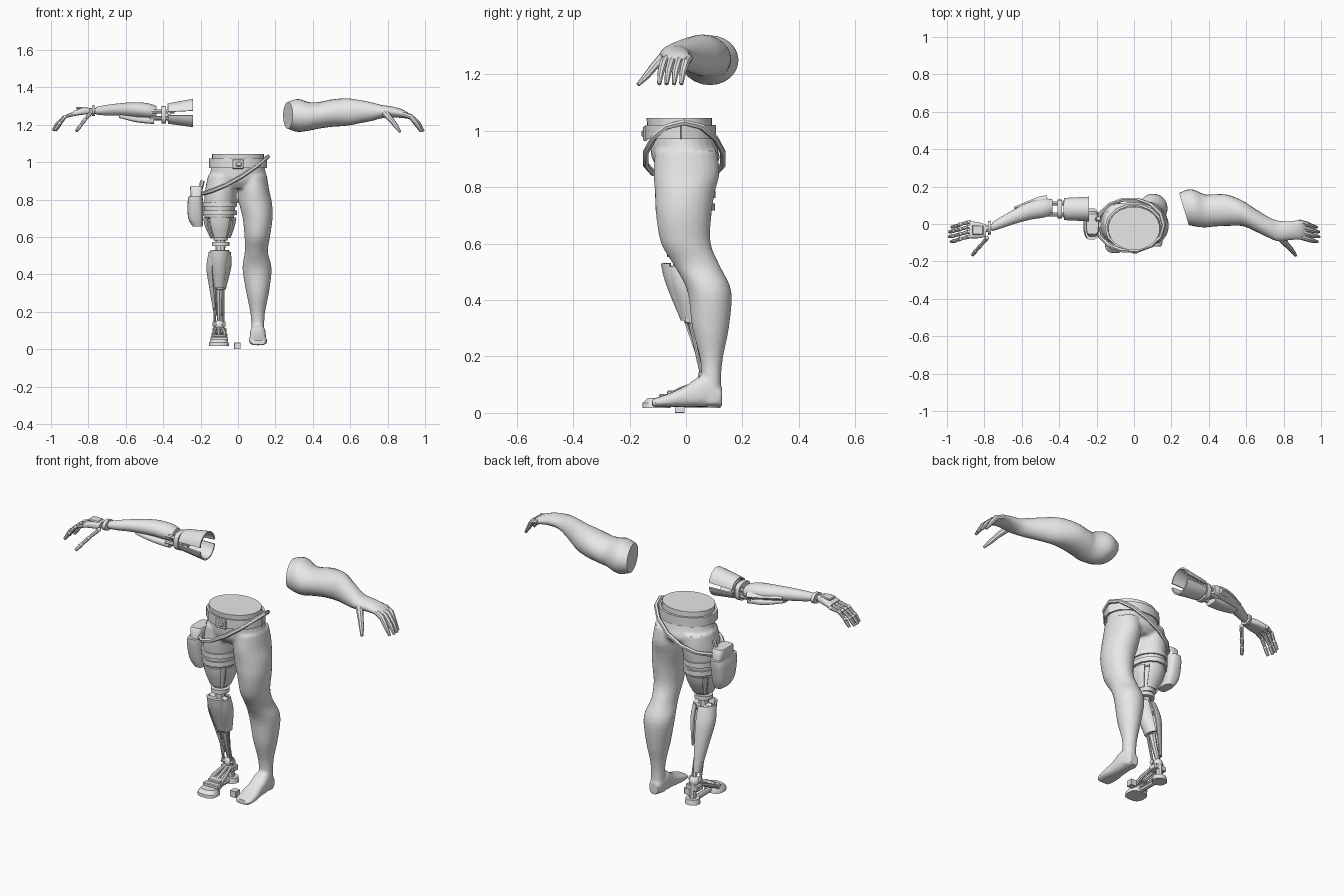
import bpy, bmesh
from math import pi, sin, cos, copysign
from mathutils import Vector

cube = bpy.data.objects.get("Cube")
if cube:
    bpy.data.objects.remove(cube, do_unlink=True)

grey = bpy.data.materials.new("plain grey")
grey.use_nodes = True
grey.diffuse_color = (.8, .8, .8, 1)
grey.node_tree.nodes["Principled BSDF"].inputs["Base Color"].default_value = (.8, .8, .8, 1)
parts = []


def register(name, data):
    ob = bpy.data.objects.new(name, data)
    bpy.context.collection.objects.link(ob)
    data.materials.append(grey)
    parts.append(ob)
    return ob


def finish(name, bm):
    bmesh.ops.recalc_face_normals(bm, faces=bm.faces)
    mesh = bpy.data.meshes.new(name)
    bm.to_mesh(mesh)
    bm.free()
    return register(name, mesh)


def smooth_rings(rings, steps):
    """Catmull-Rom rows between the given cross-sections."""
    rows = [Vector(tuple(r) + (0,) * (6 - len(r))) for r in rings]
    out = []
    for i in range(len(rows) - 1):
        p, q = rows[i], rows[i + 1]
        before, after = rows[max(i - 1, 0)], rows[min(i + 2, len(rows) - 1)]
        for s in range(steps):
            t = s / steps
            out.append(p + (q - before) * t / 2
                       + (before * 2 - p * 5 + q * 4 - after) * t * t / 2
                       + (p * 3 - before - q * 3 + after) * t ** 3 / 2)
    return out + [rows[-1]]


def add_loft(bm, axis, rings, sides=24, steps=4, power=1, arc=None):
    """Skin elliptical rings (position, centre a, centre b, radius a, radius b, tilt)."""
    start, end = arc or (0, 2 * pi)
    count = sides + 1 if arc else sides
    grid = []
    for pos, ca, cb, ra, rb, tilt in smooth_rings(rings, steps):
        row = []
        for i in range(count):
            t = start + (end - start) * i / sides
            a = ra * copysign(abs(cos(t)) ** power, cos(t))
            b = rb * copysign(abs(sin(t)) ** power, sin(t))
            p = pos + tilt * a
            co = {"X": (p, ca + a, cb + b), "Y": (ca + a, p, cb + b), "Z": (ca + a, cb + b, p)}
            row.append(bm.verts.new(co[axis]))
        grid.append(row)
    for low, high in zip(grid, grid[1:]):
        for i in range(sides):
            j = (i + 1) % count
            bm.faces.new((low[i], low[j], high[j], high[i]))
    if not arc:
        bm.faces.new(grid[0])
        bm.faces.new(grid[-1])


def loft(name, axis, rings, **options):
    bm = bmesh.new()
    add_loft(bm, axis, rings, **options)
    return finish(name, bm)


def shell(name, axis, rings, start, end, thickness=.008):
    ob = loft(name, axis, rings, sides=14, arc=(start, end))
    mod = ob.modifiers.new("thickness", "SOLIDIFY")
    mod.thickness = thickness
    mod.offset = 0
    return ob


def band(name, z, cx, cy, rx, ry, height, thickness=.012):
    rings = [(z - height / 2, cx, cy, rx, ry), (z + height / 2, cx, cy, rx, ry)]
    ob = shell(name, "Z", rings, 0, 2 * pi, thickness)
    return ob


def tube(name, points, radii, cyclic=False, smoothness=2):
    curve = bpy.data.curves.new(name, "CURVE")
    curve.dimensions = "3D"
    curve.bevel_depth = 1
    curve.bevel_resolution = smoothness
    curve.use_fill_caps = True
    line = curve.splines.new("POLY")
    line.points.add(len(points) - 1)
    line.use_cyclic_u = cyclic
    for i, (knot, p) in enumerate(zip(line.points, points)):
        knot.co = (*p, 1)
        knot.radius = radii[min(i, len(radii) - 1)]
    return register(name, curve)


def box(name, centre, size, bevel=.004):
    bm = bmesh.new()
    bmesh.ops.create_cube(bm, size=1)
    bmesh.ops.scale(bm, vec=size, verts=bm.verts)
    bmesh.ops.bevel(bm, geom=bm.edges[:], offset=bevel, segments=1, affect="EDGES")
    bmesh.ops.translate(bm, vec=centre, verts=bm.verts)
    return finish(name, bm)


def ball(name, centre, radius):
    bm = bmesh.new()
    bmesh.ops.create_uvsphere(bm, u_segments=12, v_segments=8, radius=radius)
    bmesh.ops.translate(bm, vec=centre, verts=bm.verts)
    return finish(name, bm)


# Hips, natural left leg and right thigh blended into one skin
body = bmesh.new()
add_loft(body, "Z", [(1.02, 0, -.02, .135, .11), (.95, 0, -.01, .147, .117),
                     (.9, 0, 0, .157, .12), (.86, 0, 0, .13, .09)])
add_loft(body, "Z", [(.93, .075, 0, .08, .11), (.85, .084, .002, .083, .117), (.78, .094, -.004, .088, .106),
                     (.7, .105, -.008, .08, .098), (.6, .103, 0, .068, .088), (.52, .098, .04, .062, .081),
                     (.43, .102, .083, .078, .078), (.3, .105, .087, .06, .065), (.2, .105, .09, .04, .042),
                     (.13, .106, .09, .035, .035), (.03, .106, .09, .038, .036)])
add_loft(body, "Z", [(.93, -.08, 0, .08, .11), (.85, -.09, 0, .086, .112),
                     (.76, -.098, -.003, .084, .1), (.7, -.1, -.005, .079, .093)])
add_loft(body, "Y", [(.128, .106, .055, .03, .033), (.06, .106, .076, .042, .055), (0, .106, .059, .043, .038),
                     (-.06, .107, .045, .049, .024), (-.12, .108, .035, .043, .014)], power=.75)
skin = finish("hips_and_natural_leg", body)
remesh = skin.modifiers.new("blend", "REMESH")
remesh.mode = "VOXEL"
remesh.voxel_size = .008
remesh.use_smooth_shade = True
relax = skin.modifiers.new("relax", "SMOOTH")
relax.iterations = 4
loft("waist_top", "Z", [(.97, 0, -.02, .14, .114), (1.045, 0, -.024, .138, .116)], sides=32, steps=1)

# Belts, buckle and sling
band("waist_belt", .995, 0, -.018, .15, .122, .05)
box("buckle", (0, -.144, .99), (.062, .016, .052))
box("buckle_pin", (.004, -.152, .99), (.03, .012, .024))
sling = []
for i in range(14):
    t = 2 * pi * i / 14
    sling.append((-.02 + .18 * cos(t), -.006 + .14 * sin(t), .93 + .1 * cos(t) - .03 * sin(t) ** 2))
tube("sling_belt", sling, [.011], cyclic=True, smoothness=1)
for label, z, r in (("upper", .775, .088), ("lower", .73, .086)):
    band(label + "_thigh_strap", z, -.098, -.003, r, r + .016, .026)

# Holster on the right hip
loft("holster", "Z", [(.655, -.215, 0, .026, .045), (.7, -.226, 0, .04, .062),
                      (.78, -.228, 0, .042, .08), (.82, -.226, 0, .036, .084)], power=.6)
loft("holster_flap", "Z", [(.81, -.222, 0, .03, .07), (.865, -.222, 0, .034, .06), (.872, -.222, 0, .028, .05)],
     power=.5, steps=2)
tube("holster_strap", [(-.19, .03, .9), (-.205, .02, .84)], [.012], smoothness=1)

# Mechanical thigh socket and knee
loft("socket_core", "Z", [(.715, -.098, -.005, .07, .08), (.58, -.093, -.015, .036, .04)], steps=1)
socket = [(.705, -.098, -.005, .084, .092), (.66, -.097, -.008, .076, .08), (.595, -.094, -.015, .05, .052)]
for i in range(4):
    shell("socket_plate", "Z", socket, pi * i / 2 + .14 - pi / 4, pi * i / 2 - .14 + pi / 4)
loft("knee_disc", "Z", [(.552, -.093, -.02, .047, .047), (.574, -.093, -.02, .047, .047)], steps=1)
tube("knee_post", [(-.093, -.018, .6), (-.095, -.02, .5)], [.026])
tube("knee_axle", [(-.145, -.02, .5), (-.045, -.02, .5)], [.027])

# Mechanical shin: front guard, side shells and struts
calf = [(.52, -.1, -.025, .052, .05), (.44, -.104, -.002, .061, .052),
        (.34, -.106, .025, .046, .04), (.18, -.106, .062, .018, .018)]
shell("outer_calf_shell", "Z", calf, pi * .45, pi * 1.32)
shell("inner_calf_shell", "Z", [(.52, -.094, -.025, .052, .05), (.44, -.098, -.002, .058, .05),
                                (.32, -.1, .03, .03, .04)], -pi * .3, pi * .4)
shell("shin_guard", "Z", [(.53, -.098, -.045, .046, .038), (.46, -.1, -.03, .042, .036),
                          (.33, -.1, .012, .024, .025)], pi * 1.1, pi * 1.9, .012)
tube("shin_core", [(-.097, -.02, .5), (-.1, .02, .34), (-.1, .07, .15)], [.026, .02, .012])
box("shin_collar", (-.092, .02, .335), (.05, .05, .035))
for x in (-.125, -.078):
    tube("shin_strut", [(x, .01, .34), (x, .06, .12)], [.007])
    tube("strut_bolt", [(x - .012, .06, .135), (x + .012, .06, .135)], [.014])

# Mechanical foot
ball("ankle_ball", (-.1, .07, .13), .028)
box("ankle_block", (-.1, .07, .1), (.075, .05, .03))
tube("heel_post", [(-.1, .08, .12), (-.1, .085, .04)], [.018])
loft("heel_pad", "Z", [(.018, -.1, .085, .04, .038), (.045, -.1, .085, .035, .034)], steps=1)
loft("toe_pad", "Z", [(.018, -.102, -.105, .053, .05), (.035, -.102, -.105, .052, .049),
                      (.052, -.102, -.1, .04, .036)], power=.75, steps=1)
tube("sole_beam", [(-.1, .08, .032), (-.1, -.09, .035)], [.014])
for x in (-.132, -.1, -.068):
    tube("instep_rod", [(-.1 + (x + .1) * .6, .055, .11), (x, -.02, .08), (x, -.09, .045)], [.009, .011, .009])
box("instep_plate", (-.1, -.045, .07), (.075, .045, .018))
box("toe_joint", (-.1, -.08, .055), (.095, .03, .025))

# Natural left arm and palm
loft("natural_arm", "X", [(.267, .08, 1.25, .086, .072, -.3), (.32, .086, 1.25, .1, .088, -.15),
                          (.38, .07, 1.245, .088, .076), (.43, .073, 1.25, .086, .071),
                          (.5, .073, 1.262, .083, .073), (.58, .057, 1.268, .068, .073),
                          (.65, .02, 1.27, .06, .062), (.72, -.018, 1.27, .055, .048),
                          (.77, -.037, 1.27, .055, .035), (.83, -.036, 1.268, .05, .029),
                          (.89, -.03, 1.256, .05, .021), (.92, -.03, 1.242, .04, .012)])

# Mechanical right arm: cuff, elbow, forearm, wrist and palm
cuff = [(-.24, .08, 1.263, .063, .072), (-.375, .08, 1.26, .056, .05)]
shell("upper_cuff", "X", cuff, .17, pi - .17)
shell("lower_cuff", "X", cuff, pi + .17, 2 * pi - .17)
loft("cuff_base", "X", [(-.36, .08, 1.26, .048, .042), (-.378, .08, 1.26, .048, .042)], steps=1)
loft("elbow_collar", "X", [(-.385, .08, 1.253, .05, .047), (-.41, .08, 1.253, .05, .047)], steps=1, power=.7)
for y, z in ((.05, 1.235), (.05, 1.27), (.11, 1.235), (.11, 1.27)):
    tube("elbow_rod", [(-.34, y, z), (-.47, y, z)], [.011])
loft("forearm", "X", [(-.435, .092, 1.265, .04, .034), (-.48, .085, 1.275, .05, .04), (-.56, .07, 1.281, .048, .039),
                      (-.65, .035, 1.281, .038, .032), (-.72, .003, 1.277, .03, .026), (-.76, -.015, 1.275, .022, .02)])
loft("forearm_underplate", "X", [(-.45, .08, 1.222, .038, .018), (-.54, .068, 1.228, .034, .015),
                                 (-.635, .045, 1.247, .022, .01)], power=.6)
tube("forearm_fin", [(-.465, .135, 1.265), (-.51, .125, 1.268), (-.64, .085, 1.275)], [.02, .02, .007], smoothness=0)
tube("wrist_joint", [(-.75, -.012, 1.275), (-.8, -.03, 1.272)], [.016])
loft("wrist_ring", "X", [(-.764, -.018, 1.274, .037, .028), (-.78, -.022, 1.274, .037, .028)], steps=1)
loft("mechanical_palm", "X", [(-.79, -.035, 1.274, .032, .016), (-.83, -.034, 1.272, .042, .018),
                              (-.88, -.03, 1.26, .046, .014)], power=.55)
box("back_of_hand_plate", (-.835, -.033, 1.289), (.06, .05, .012))

# Fingers of both hands: smooth on the left, jointed on the right
hand = {"thumb": [(.785, -.075, 1.265), (.82, -.115, 1.225), (.845, -.142, 1.192), (.866, -.17, 1.163)]}
for i, label in enumerate(("index", "middle", "ring", "little")):
    y, reach = -.067 + .026 * i, (.982, .992, .99, .978)[i]
    hand[label] = [(.88, y, 1.258), (.925, y - .012, 1.243), (reach - .028, y - .022, 1.208), (reach, y - .028, 1.165)]
for label, path in hand.items():
    tube("natural_" + label, path, [.02 if label == "thumb" else .014, .0145, .0125, .007])
    mirrored = [Vector((-x, y, z)) for x, y, z in path]
    for p, q in zip(mirrored, mirrored[1:]):
        tube("mechanical_" + label, [p.lerp(q, .14), p.lerp(q, .9)], [.011, .008])
        ball(label + "_joint", p, .0105)

# Small block on the floor
box("floor_block", (-.003, -.022, .0175), (.035, .035, .035), .001)

# Bake curves and modifiers, then smooth all but the hard edges
bpy.ops.object.select_all(action="DESELECT")
for ob in parts:
    ob.select_set(True)
bpy.context.view_layer.objects.active = parts[0]
bpy.ops.object.convert(target="MESH")
bpy.ops.object.shade_smooth_by_angle(angle=.6)
